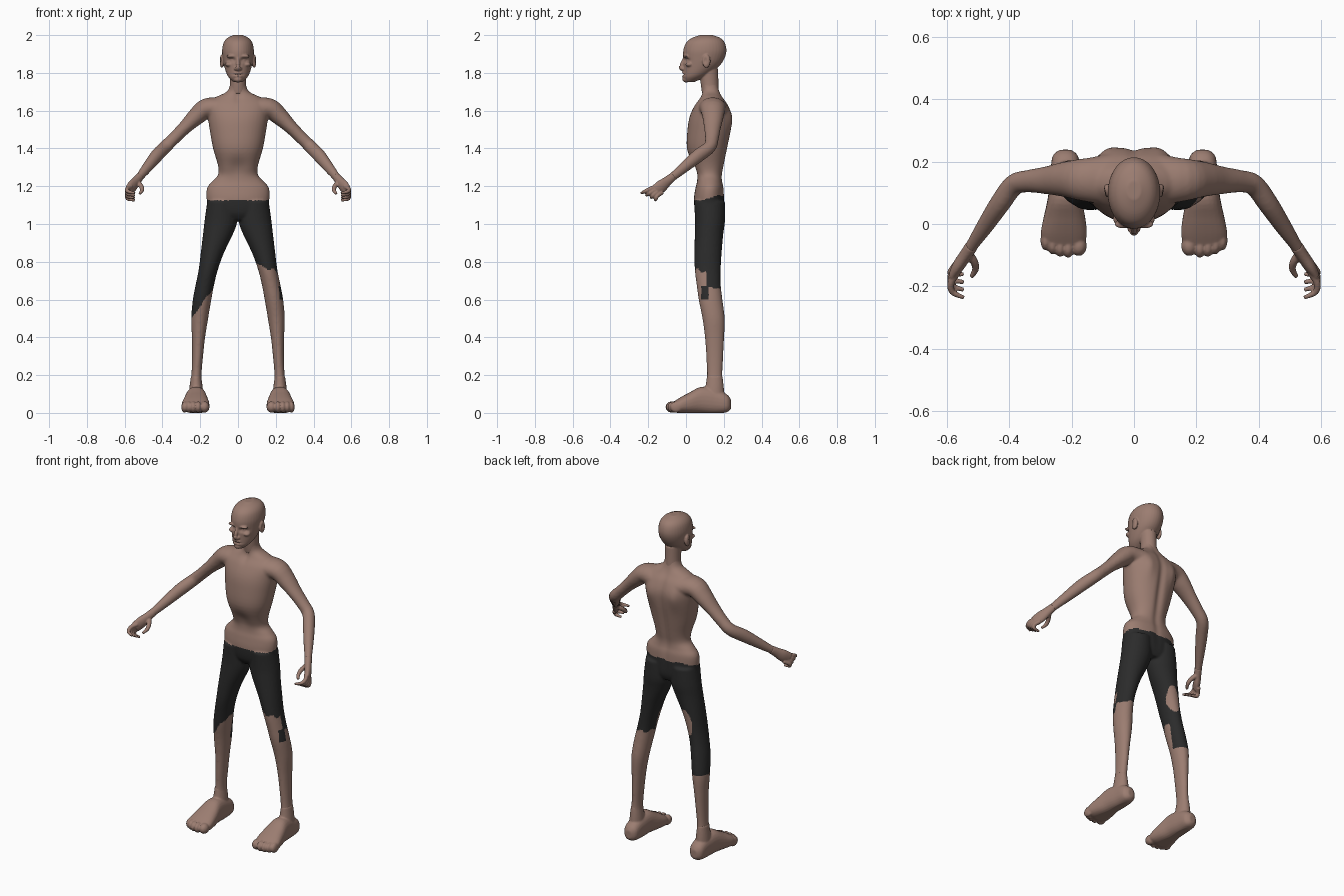
import bpy, bmesh, math
from mathutils import Vector, Matrix


def material(name, rgb):
    m = bpy.data.materials.new(name)
    m.diffuse_color = (*rgb, 1)
    return m


SKIN = material("skin", (0.33, 0.205, 0.165))
CLOTH = material("dark cloth", (0.024, 0.024, 0.024))
Z = Vector((0, 0, 1))


def spline(rows, steps=4):
    """Catmull-Rom interpolation through rows of numbers."""
    out = []
    for i in range(len(rows) - 1):
        a, b = rows[max(i - 1, 0)], rows[i]
        c, d = rows[i + 1], rows[min(i + 2, len(rows) - 1)]
        for k in range(steps):
            t = k / steps
            out.append([0.5 * (2 * q + (r - p) * t + (2 * p - 5 * q + 4 * r - s) * t * t
                               + (3 * q - p - 3 * r + s) * t ** 3)
                        for p, q, r, s in zip(a, b, c, d)])
    return out + [list(rows[-1])]


def loft(bm, rows, axis=None, side=1, power=2.0, n=24):
    """Closed tube through rows (x, y, z, radius_u, radius_v)."""
    pts = spline(rows)
    rings = []
    for i, (x, y, z, a, b) in enumerate(pts):
        if axis == 'Z':
            u, v = Vector((1, 0, 0)), Vector((0, 1, 0))
        elif axis == 'Y':
            u, v = Vector((1, 0, 0)), Z
        else:
            t = (Vector(pts[min(i + 1, len(pts) - 1)][:3]) - Vector(pts[max(i - 1, 0)][:3])).normalized()
            u = t.cross(Z if abs(t.z) < 0.95 else Vector((0, 1, 0))).normalized()
            v = u.cross(t)
        ring = []
        for k in range(n):
            w = 2 * math.pi * k / n
            c, s = math.cos(w), math.sin(w)
            p = Vector((x, y, z)) \
                + u * a * math.copysign(abs(c) ** (2 / power), c) \
                + v * b * math.copysign(abs(s) ** (2 / power), s)
            ring.append(bm.verts.new((p.x * side, p.y, p.z)))
        rings.append(ring)
    for r, q in zip(rings, rings[1:]):
        for k in range(n):
            bm.faces.new((r[k], r[(k + 1) % n], q[(k + 1) % n], q[k]))
    bm.faces.new(rings[0])
    bm.faces.new(rings[-1])


def blob(bm, centre, radii):
    bmesh.ops.create_uvsphere(bm, u_segments=16, v_segments=10, radius=1,
                              matrix=Matrix.Translation(centre) @ Matrix.Diagonal((*radii, 1)))


def fuse(name, bm, voxel, smooth, shape=None, cloth=None):
    """Fuse overlapping volumes into one skin, then shape and colour it."""
    bmesh.ops.recalc_face_normals(bm, faces=bm.faces[:])
    raw = bpy.data.meshes.new(name)
    bm.to_mesh(raw)
    bm.free()
    ob = bpy.data.objects.new(name, raw)
    bpy.context.scene.collection.objects.link(ob)
    m = ob.modifiers.new("fuse", 'REMESH')
    m.mode, m.voxel_size = 'VOXEL', voxel
    m = ob.modifiers.new("soften", 'SMOOTH')
    m.factor, m.iterations = 0.5, smooth
    dg = bpy.context.evaluated_depsgraph_get()
    me = bpy.data.meshes.new_from_object(ob.evaluated_get(dg))
    ob.modifiers.clear()
    ob.data = me
    me.name = name
    me.materials.clear()
    me.materials.append(SKIN)
    if cloth:
        me.materials.append(CLOTH)
    if shape:
        for v in me.vertices:
            v.co = shape(v.co.copy())
    for f in me.polygons:
        f.use_smooth = True
        f.material_index = 1 if cloth and cloth(f.center) else 0
    me.update()
    return ob


def bump(p, c, r):
    return math.exp(-sum(((a - b) / s) ** 2 for a, b, s in zip(p, c, r)))


# Body: torso, arms and legs
body = bmesh.new()
loft(body, [(0, cy, z, rx, ry) for z, cy, rx, ry in [
    (1.02, .13, .08, .055), (1.06, .125, .15, .075), (1.13, .122, .166, .08),
    (1.19, .125, .164, .075), (1.225, .125, .137, .068), (1.26, .123, .106, .070),
    (1.31, .118, .106, .085), (1.40, .113, .132, .108), (1.50, .124, .15, .116),
    (1.57, .132, .16, .112), (1.63, .135, .165, .088), (1.67, .135, .12, .06),
    (1.70, .132, .06, .048), (1.74, .125, .042, .045), (1.80, .12, .04, .045)]],
    axis='Z', power=2.15, n=40)
for s in (-1, 1):
    loft(body, [(.08, .14, 1.61, .08, .06), (.165, .142, 1.612, .068, .054),
                (.22, .143, 1.57, .057, .047), (.28, .14, 1.512, .045, .036),
                (.34, .137, 1.452, .036, .033), (.385, .125, 1.408, .034, .034),
                (.43, .065, 1.362, .033, .036), (.48, -.01, 1.30, .027, .029),
                (.52, -.07, 1.25, .020, .023), (.54, -.105, 1.222, .019, .024)], side=s)
    loft(body, [(.085, .125, 1.12, .078, .082), (.09, .127, 1.02, .087, .08),
                (.105, .122, .95, .08, .076), (.135, .117, .85, .062, .072),
                (.157, .115, .76, .051, .069), (.175, .12, .68, .049, .064),
                (.19, .13, .60, .049, .063), (.203, .146, .50, .045, .059),
                (.209, .151, .40, .035, .051), (.214, .152, .30, .029, .045),
                (.22, .152, .20, .027, .041), (.222, .152, .14, .034, .048),
                (.222, .15, .07, .04, .055)], axis='Z', side=s)


def torso_shape(p):
    # spine groove, shoulder blades, hollow belly and collar notch
    if abs(p.x) < .2 and p.z > 1.0:
        if p.y > .13:
            p.y -= .012 * bump(p, (0, p.y, 1.42), (.022, 1, .25))
            p.y += .012 * bump(p, (math.copysign(.085, p.x), p.y, 1.55), (.035, 1, .07))
        else:
            p.y += .014 * bump(p, (0, p.y, 1.30), (.05, 1, .05))
            p.y += .008 * bump(p, (0, p.y, 1.67), (.02, 1, .03))
    return p


def trousers(c):
    # ragged waist, uneven hems and holes
    x, y, z = c
    back = min(max((y - .08) / .1, 0), 1)
    if abs(x) > .3 or z > 1.125 + .025 * back + .005 * back * math.sin(55 * x):
        return False
    out = abs(x) - (.157 + (.76 - z) * .2)
    f = y - .125
    rag = .008 * math.sin(90 * x + 60 * y)
    if x < 0:
        hole = f > 0 and ((z - .8) / .075) ** 2 + ((out + .015) / .033) ** 2 < 1
        hem = .505 if f > .02 else min(max(.575 - out * 1.8, .505), .655) + rag
        return z > hem and not hole
    strip = out > 0 and -.045 < f < -.005 and .6 < z < .67
    hem = .765 - out * .3 if f < -.015 else .665
    return z > hem + rag or strip


fuse("body_with_trousers", body, .0065, 6, torso_shape, trousers)

# Head with neck and face
head = bmesh.new()
loft(head, [(0, y, z, rx, ry) for z, y, rx, ry in [
    (1.752, .02, .024, .025), (1.775, .04, .048, .055), (1.80, .06, .062, .074),
    (1.84, .083, .074, .097), (1.88, .095, .081, .11), (1.92, .10, .084, .114),
    (1.96, .103, .076, .102), (1.985, .107, .056, .075), (2.001, .108, .022, .03)]],
    axis='Z', n=36)
loft(head, [(0, .13, 1.69, .05, .045), (0, .125, 1.74, .043, .047), (0, .12, 1.82, .045, .05)], axis='Z')
loft(head, [(0, -.004, 1.885, .009, .009), (0, -.018, 1.855, .01, .01),
            (0, -.027, 1.828, .013, .011), (0, -.012, 1.815, .014, .009)])
blob(head, (0, .002, 1.766), (.024, .022, .017))
for z in (1.783, 1.799):
    blob(head, (0, -.008, z), (.025, .013, .008))
for s in (-1, 1):
    blob(head, (s * .033, -.001, 1.888), (.03, .014, .009))
    blob(head, (s * .012, -.015, 1.822), (.009, .013, .009))
    blob(head, (s * .048, .018, 1.845), (.02, .022, .013))
    blob(head, (s * .086, .108, 1.862), (.012, .022, .036))


def face_shape(p):
    # eye sockets, lids, mouth line and ear hollows
    if p.y < .06:
        e = math.copysign(.034, p.x)
        p.y += .017 * bump(p, (e, p.y, 1.868), (.019, 1, .011))
        p.y -= .008 * bump(p, (e, p.y, 1.867), (.010, 1, .006))
        p.y += .007 * bump(p, (0, p.y, 1.791), (.022, 1, .004))
    p.x -= math.copysign(.007, p.x) * bump(p, (math.copysign(.098, p.x), .102, 1.865), (.012, .01, .018))
    return p


fuse("head", head, .004, 3, face_shape)

for s, label in ((-1, "right"), (1, "left")):
    # Hand with curled fingers and thumb
    hand = bmesh.new()
    loft(hand, [(.52, -.07, 1.25, .021, .023), (.54, -.10, 1.225, .02, .027),
                (.56, -.13, 1.20, .02, .034), (.578, -.16, 1.178, .015, .032)], side=s)
    for i in range(4):
        t = i / 3
        loft(hand, [(.566, -.155 + .03 * t, 1.198 - .03 * t, .012, .012),
                    (.586, -.187 + .035 * t, 1.187 - .037 * t, .0115, .0115),
                    (.582, -.218 + .058 * t, 1.172 - .04 * t, .010, .010),
                    (.545, -.236 + .075 * t, 1.164 - .038 * t, .0065, .0065)], side=s, n=12)
    loft(hand, [(.535, -.09, 1.222, .015, .015), (.513, -.12, 1.20, .013, .013),
                (.508, -.145, 1.178, .011, .011), (.522, -.17, 1.16, .007, .007)], side=s, n=12)
    fuse(label + "_hand", hand, .004, 2)

    # Foot with toes
    foot = bmesh.new()
    loft(foot, [(.22, .238, .05, .018, .025), (.22, .215, .055, .042, .048),
                (.22, .15, .066, .048, .066), (.222, .08, .072, .055, .07),
                (.223, .02, .057, .067, .056), (.225, -.03, .044, .074, .042),
                (.225, -.065, .036, .068, .028)], axis='Y', side=s, power=2.4)
    loft(foot, [(.222, .152, .20, .027, .041), (.222, .151, .14, .035, .049),
                (.222, .145, .07, .042, .06)], axis='Z', side=s)
    for x, y, r in ((.177, -.070, .026), (.211, -.076, .019), (.237, -.073, .018),
                    (.261, -.065, .0175), (.283, -.052, .017)):
        blob(foot, (s * x, y, .035), (r, .033, .03))

    def sole(p):
        p.z = max(p.z, 0.004) - .004
        return p

    fuse(label + "_foot", foot, .005, 2, sole)
